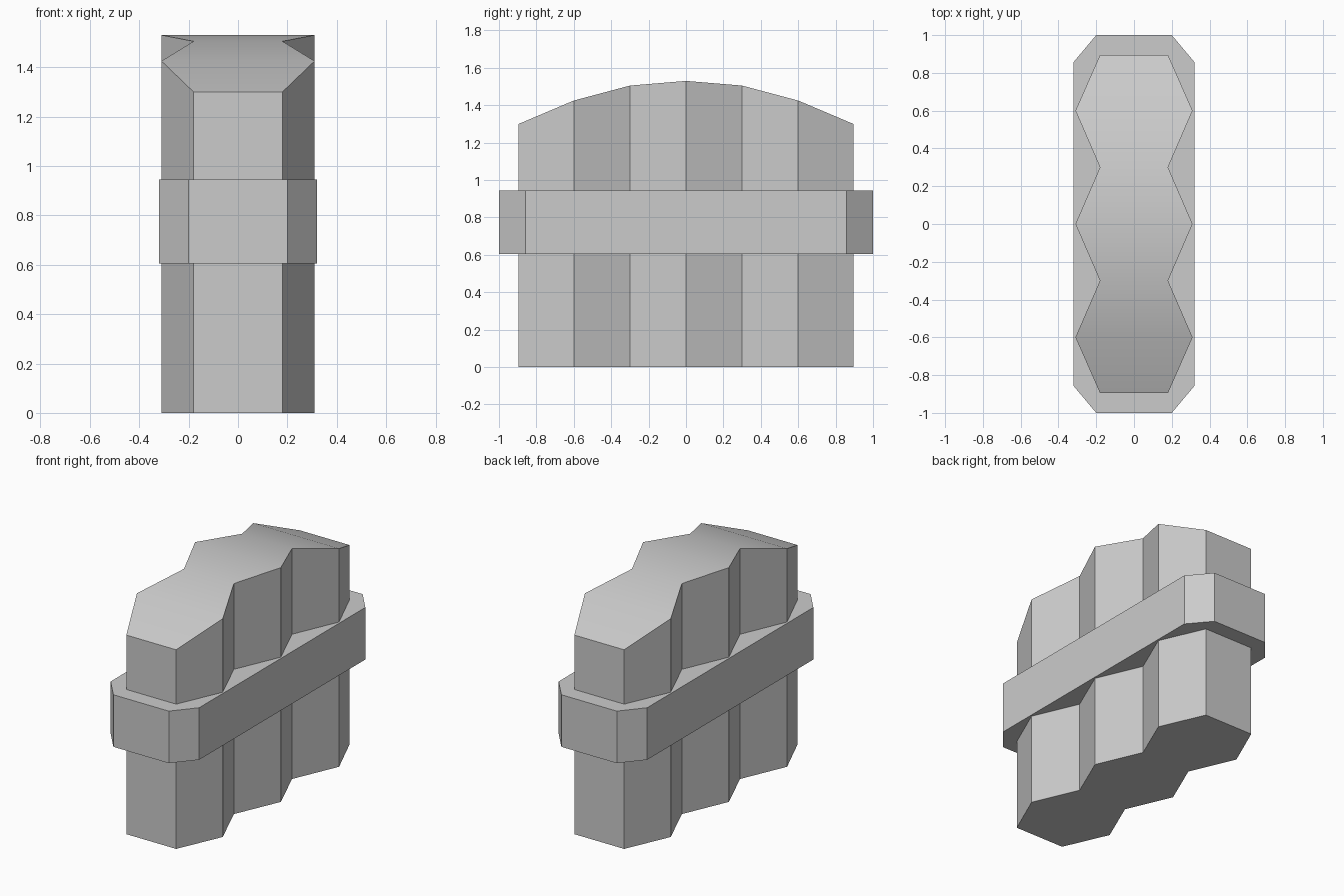
import bpy, bmesh, math

if "Cube" in bpy.data.objects:
    bpy.data.objects.remove(bpy.data.objects["Cube"])


def make_object(name, bm):
    bmesh.ops.recalc_face_normals(bm, faces=bm.faces)
    mesh = bpy.data.meshes.new(name)
    bm.to_mesh(mesh)
    bm.free()
    obj = bpy.data.objects.new(name, mesh)
    bpy.context.collection.objects.link(obj)
    return obj


# Fluted body: zigzag sides with an arched top, from (y, half width, height)
half = [(0.895, 0.18, 1.30), (0.6, 0.31, 1.425), (0.3, 0.18, 1.505)]
stations = [(-y, w, h) for y, w, h in half] + [(0, 0.31, 1.53)] + half[::-1]

bm = bmesh.new()
rings = []
for y, w, h in stations:
    corners = [(-w, y, 0), (w, y, 0), (w, y, h), (-w, y, h)]
    rings.append([bm.verts.new(c) for c in corners])
for a, b in zip(rings, rings[1:]):
    for i in (1, 2, 3):
        j = (i + 1) % 4
        bm.faces.new((a[i], a[j], b[j], b[i]))
bm.faces.new(rings[0])
bm.faces.new(rings[-1])
bm.faces.new([r[0] for r in rings] + [r[1] for r in reversed(rings)])
body = make_object("fluted_body", bm)

# Smooth arched top, crisp flutes
bpy.context.view_layer.objects.active = body
body.select_set(True)
bpy.ops.object.shade_smooth_by_angle(angle=math.radians(30))

# Octagonal belt around the middle
bm = bmesh.new()
quarter = [(0.20, 1.0), (0.32, 0.857)]
outline = quarter + [(x, -y) for x, y in quarter[::-1]]
outline += [(-x, -y) for x, y in outline]
base = bm.faces.new([bm.verts.new((x, y, 0.605)) for x, y in outline])
top = bmesh.ops.extrude_face_region(bm, geom=[base], use_keep_orig=True)
verts = [v for v in top["geom"] if isinstance(v, bmesh.types.BMVert)]
bmesh.ops.translate(bm, verts=verts, vec=(0, 0, 0.34))
make_object("belt", bm)
